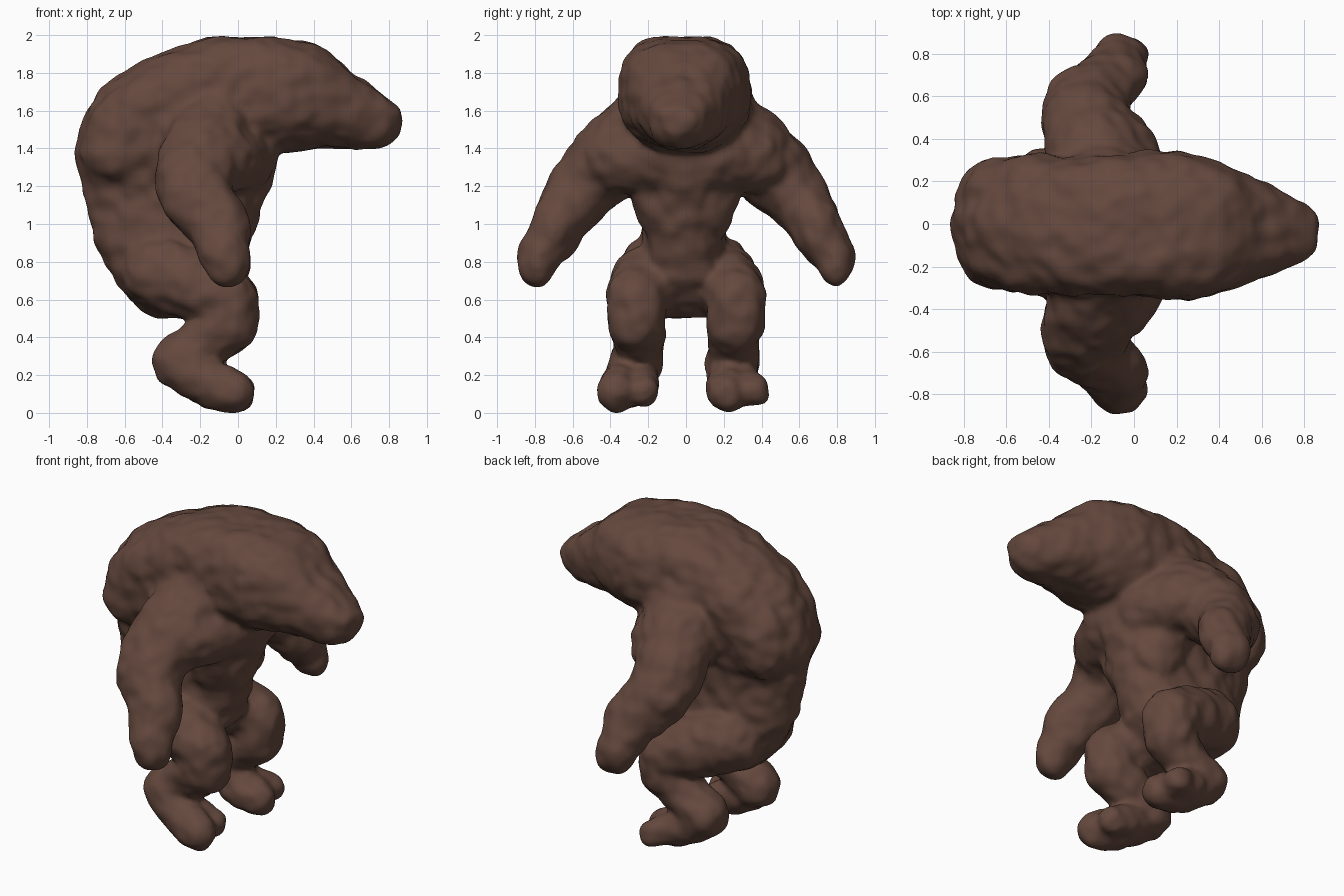
import bpy, bmesh, math
from mathutils import Vector, noise

cube = bpy.data.objects.get("Cube")
if cube:
    bpy.data.objects.remove(cube, do_unlink=True)

brown = bpy.data.materials.new("dark brown hide")
brown.use_nodes = True
brown.diffuse_color = (0.13, 0.066, 0.048, 1)
brown.node_tree.nodes["Principled BSDF"].inputs["Base Color"].default_value = brown.diffuse_color
brown.node_tree.nodes["Principled BSDF"].inputs["Roughness"].default_value = 0.9

bm = bmesh.new()
SIDES = 32


def loft(sections, place, high_power, low_power):
    """Skin rounded cross-sections (position, low, high, half width)."""
    rings = []
    for pos, low, high, half in sections:
        ring = []
        for i in range(SIDES):
            a = math.tau * i / SIDES
            c, s = math.cos(a), math.sin(a)
            power = high_power if c > 0 else low_power
            u = math.copysign(abs(c) ** (2 / power), c)
            v = math.copysign(abs(s) ** (2 / power), s)
            ring.append(bm.verts.new(place(pos, (low + high) / 2 + u * (high - low) / 2, v * half)))
        rings.append(ring)
    faces = [bm.faces.new(rings[0]), bm.faces.new(rings[-1])]
    for a, b in zip(rings, rings[1:]):
        for i in range(SIDES):
            j = (i + 1) % SIDES
            faces.append(bm.faces.new((a[i], a[j], b[j], b[i])))
    bmesh.ops.recalc_face_normals(bm, faces=faces)


def limb(points, side, thin=1.0):
    """Chain of overlapping balls with blended radii (x, y, z, radius), thinned across y."""
    for a, b in zip(points, points[1:]):
        for k in range(9):
            x, y, z, r = Vector(a).lerp(Vector(b), k / 8)
            ball = bmesh.ops.create_icosphere(bm, subdivisions=3, radius=r)
            bmesh.ops.scale(bm, verts=ball["verts"], vec=(1, thin, 1))
            bmesh.ops.translate(bm, verts=ball["verts"], vec=(x, y * side, z))


# Hunched torso, stacked upward
loft([(0.5, -0.46, -0.2, 0.14), (0.58, -0.57, -0.1, 0.2), (0.7, -0.66, 0.0, 0.23),
      (0.9, -0.76, 0.07, 0.22), (1.08, -0.8, 0.13, 0.22), (1.2, -0.83, 0.18, 0.23),
      (1.32, -0.86, 0.2, 0.28), (1.45, -0.86, 0.23, 0.32), (1.6, -0.8, 0.3, 0.33),
      (1.75, -0.69, 0.35, 0.33), (1.87, -0.49, 0.36, 0.31), (1.95, -0.28, 0.32, 0.25),
      (1.985, -0.18, 0.2, 0.16)],
     lambda p, u, v: (u, v - 0.01, p), 2.5, 2.1)

# Head tapering forward to a blunt muzzle, flat on top and turned slightly aside
loft([(-0.1, 1.4, 1.96, 0.32), (0.1, 1.37, 1.975, 0.35), (0.25, 1.37, 1.975, 0.35),
      (0.4, 1.4, 1.95, 0.315), (0.51, 1.4, 1.885, 0.265), (0.62, 1.4, 1.78, 0.22),
      (0.74, 1.4, 1.7, 0.17), (0.81, 1.43, 1.65, 0.13), (0.86, 1.48, 1.6, 0.09)],
     lambda p, u, v: (p, v - 0.045 * p, u), 3.0, 2.2)

for side in (-1, 1):
    # Back lobe behind the shoulder, then breast and ribs
    limb([(-0.64, 0.11, 1.38, 0.2), (-0.6, 0.12, 1.5, 0.2), (-0.46, 0.14, 1.62, 0.2)], side)
    limb([(0.0, 0.13, 1.36, 0.21), (-0.07, 0.36, 1.34, 0.18)], side)
    limb([(-0.1, 0.12, 1.28, 0.21), (-0.08, 0.08, 1.08, 0.18)], side)
    # Arm: shoulder, elbow, fist
    limb([(-0.1, 0.12, 1.64, 0.26), (-0.15, 0.23, 1.46, 0.25), (-0.18, 0.37, 1.37, 0.24),
          (-0.23, 0.5, 1.25, 0.215), (-0.22, 0.59, 1.14, 0.195), (-0.1, 0.69, 0.98, 0.165),
          (-0.07, 0.78, 0.83, 0.135), (-0.05, 0.79, 0.78, 0.12)], side, 0.82)
    # Leg: hip, knee, ankle
    limb([(-0.42, 0.15, 0.74, 0.2), (-0.22, 0.22, 0.67, 0.19), (-0.05, 0.265, 0.6, 0.16),
          (-0.05, 0.265, 0.47, 0.155), (-0.17, 0.25, 0.37, 0.135), (-0.31, 0.25, 0.27, 0.14)], side)

# Feet, each with a thick toe and a smaller one
for heel, big, small in ((-0.27, -0.37, -0.22), (0.25, 0.22, 0.36)):
    limb([(-0.31, heel, 0.26, 0.14), (-0.15, (heel + big) / 2, 0.15, 0.13), (-0.02, big, 0.11, 0.11)], 1)
    limb([(-0.22, heel, 0.19, 0.12), (-0.02, small, 0.11, 0.085)], 1)

mesh = bpy.data.meshes.new("creature_body")
bm.to_mesh(mesh)
bm.free()
body = bpy.data.objects.new("creature_body", mesh)
bpy.context.collection.objects.link(body)

# Fuse the parts into one soft skin
remesh = body.modifiers.new("Fuse", "REMESH")
remesh.mode = "VOXEL"
remesh.voxel_size = 0.016
soften = body.modifiers.new("Soften", "SMOOTH")
soften.factor = 0.5
soften.iterations = 18
fused = bpy.data.meshes.new_from_object(body.evaluated_get(bpy.context.evaluated_depsgraph_get()))
body.modifiers.clear()
body.data = fused
bpy.data.meshes.remove(mesh)
fused.name = "creature_body"

# Lumpy hide
normals = [v.normal.copy() for v in fused.vertices]
for v, n in zip(fused.vertices, normals):
    broad = noise.noise(v.co * 6) * 0.012
    fine = noise.noise(v.co * 12) * 0.012
    v.co += n * (broad + fine)

# Settle on the ground
lowest = min(v.co.z for v in fused.vertices)
for v in fused.vertices:
    v.co.z -= lowest

fused.materials.clear()
fused.materials.append(brown)
for p in fused.polygons:
    p.material_index = 0
    p.use_smooth = True
